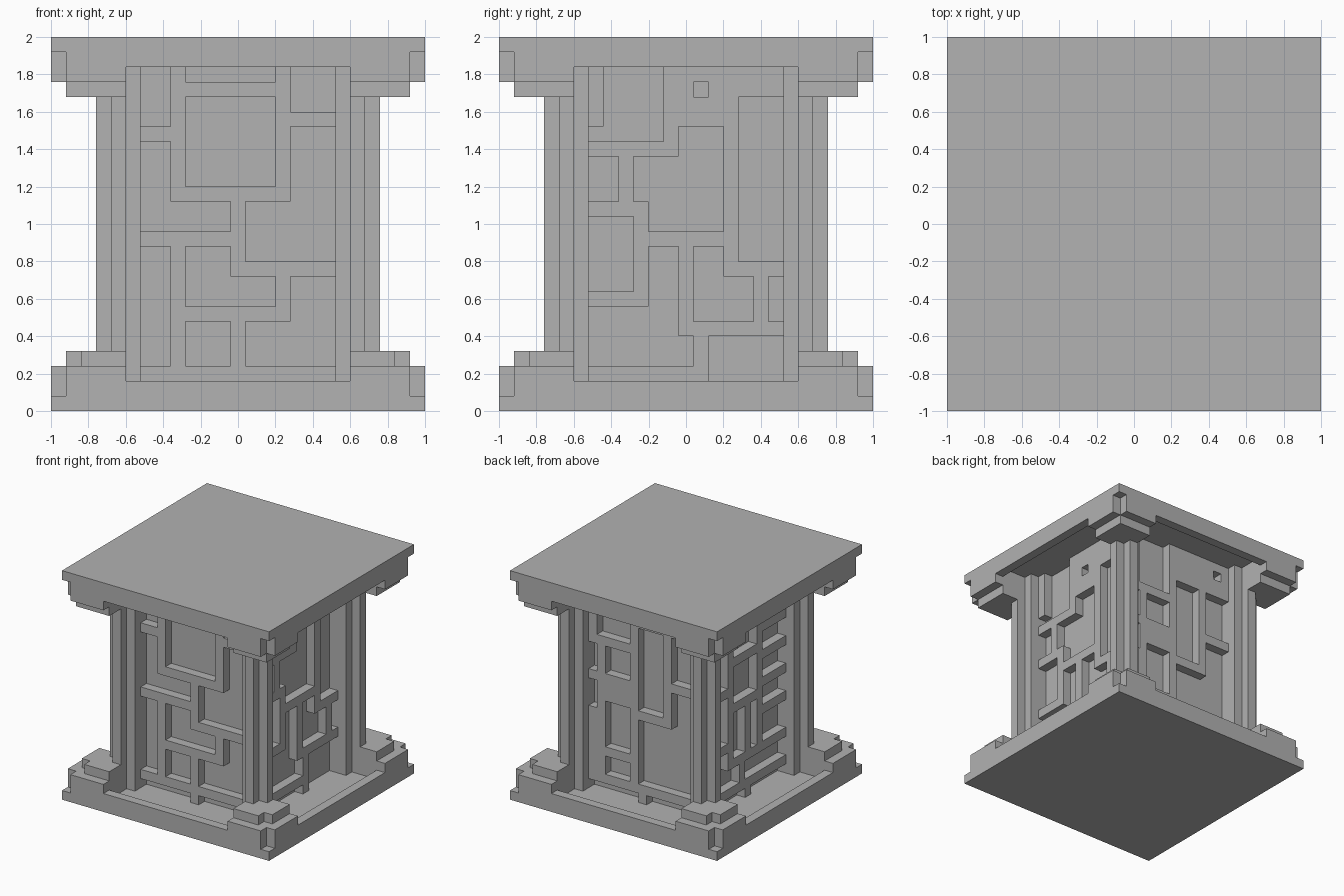
import bpy
import bmesh
from math import pi
from mathutils import Matrix, Vector

default_cube = bpy.data.objects.get("Cube")
if default_cube:
    bpy.data.objects.remove(default_cube, do_unlink=True)

UNIT = 0.08           # edge length of one block
HALF_SIZE = 1.0
PANEL_HALF = 0.52     # half width of the carved panels
BAR_FACE = 0.60       # distance of the raised bars from the centre
COLUMNS, ROWS = 13, range(1, 24)

stone = bpy.data.materials.new("stone_grey")
stone.use_nodes = True
colour = (0.445, 0.445, 0.445, 1.0)
stone.diffuse_color = colour
stone.node_tree.nodes["Principled BSDF"].inputs["Base Color"].default_value = colour


def add_box(bm, low, high):
    """Add one axis-aligned box between two opposite corners."""
    low, high = Vector(low), Vector(high)
    matrix = Matrix.Translation((low + high) / 2) @ Matrix.Diagonal((*(high - low), 1))
    bmesh.ops.create_cube(bm, size=1, matrix=matrix)


def finish(bm, name):
    """Turn the bmesh into a named, flat-shaded stone object."""
    mesh = bpy.data.meshes.new(name)
    bm.to_mesh(mesh)
    bm.free()
    mesh.materials.append(stone)
    part = bpy.data.objects.new(name, mesh)
    bpy.context.collection.objects.link(part)
    return part


def make_part(name, boxes, turn=0):
    """Build a part from boxes, turned by quarter turns about the vertical."""
    bm = bmesh.new()
    for low, high in boxes:
        add_box(bm, low, high)
    bmesh.ops.rotate(bm, verts=bm.verts, matrix=Matrix.Rotation(turn * pi / 2, 3, "Z"))
    return finish(bm, name)


def square(half, bottom, top):
    return (-half, -half, bottom), (half, half, top)


def corner(x0, x1, y0, y1, bottom, top):
    """Box in the front right-hand corner, measured outward from the centre."""
    return (x0, -y1, bottom), (x1, -y0, top)


# Top and bottom plates and the solid core
make_part("base_plate", [square(HALF_SIZE, 0, UNIT)])
make_part("top_plate", [square(HALF_SIZE, 2 - UNIT, 2)])
make_part("core", [square(PANEL_HALF, UNIT, 2 - UNIT)])

# Fluted posts, stepped corner blocks and rims, repeated on all four sides
for turn, side in enumerate(("front", "right", "back", "left")):
    make_part(side + "_corner_post", [
        corner(0.52, 0.68, 0.52, 0.68, UNIT, 2 - UNIT),
        corner(0.60, 0.68, 0.52, 0.76, UNIT, 2 - UNIT),
        corner(0.52, 0.76, 0.60, 0.68, UNIT, 2 - UNIT),
    ], turn)
    make_part(side + "_base_corner", [
        corner(0.6, 0.92, 0.6, 1, 0.08, 0.24),
        corner(0.92, 1, 0.6, 0.92, 0.08, 0.24),
        corner(0.6, 0.84, 0.6, 0.92, 0.24, 0.32),
        corner(0.84, 0.92, 0.6, 0.84, 0.24, 0.32),
    ], turn)
    make_part(side + "_top_corner", [
        corner(0.6, 0.92, 0.6, 1, 1.76, 1.92),
        corner(0.92, 1, 0.6, 0.92, 1.76, 1.92),
        corner(0.6, 0.92, 0.6, 0.92, 1.68, 1.76),
    ], turn)
    make_part(side + "_base_rim", [corner(-0.6, 0.6, 0.92, 1, 0.08, 0.16)], turn)
    make_part(side + "_top_rim", [corner(-0.6, 0.6, 0.92, 1, 1.84, 1.92)], turn)

# Sunken areas of each panel in block units: left, bottom, right, top
front_hollows = [
    (0, 19, 2, 24), (3, 22, 9, 24), (3, 15, 9, 21), (10, 20, 13, 24),
    (7, 10, 13, 14), (10, 14, 13, 19), (0, 12, 6, 14), (0, 14, 2, 18),
    (0, 3, 2, 11), (3, 7, 9, 9), (3, 9, 6, 11), (3, 3, 6, 6),
    (7, 3, 13, 6), (10, 6, 13, 9), (0, 1, 6, 2), (7, 1, 13, 2),
]
right_hollows = [
    (1, 18, 5, 24), (0, 18, 1, 19), (0, 14, 2, 17), (4, 12, 9, 14),
    (3, 14, 9, 17), (6, 17, 9, 19), (7, 21, 8, 22), (10, 10, 13, 21),
    (0, 8, 3, 13), (0, 3, 7, 5), (0, 5, 6, 7), (4, 7, 6, 11),
    (7, 6, 9, 11), (9, 6, 11, 9), (12, 6, 13, 9), (8, 1, 13, 5),
    (0, 1, 7, 2),
]
back_hollows = [
    (1, 18, 5, 24), (11, 22, 12, 23), (2, 14, 5, 17), (0, 14, 1, 17),
    (0, 10, 1, 13), (6, 11, 9, 20), (10, 15, 13, 20), (2, 6, 5, 11),
    (2, 3, 5, 5), (6, 3, 13, 10), (10, 10, 13, 14), (0, 1, 6, 2),
    (7, 1, 13, 2),
]
left_hollows = [
    (0, 20, 3, 24), (4, 17, 8, 24), (9, 19, 13, 24), (0, 14, 3, 19),
    (9, 16, 13, 18), (4, 12, 8, 16), (9, 13, 13, 15), (0, 8, 3, 13),
    (4, 6, 6, 11), (7, 6, 8, 11), (9, 10, 13, 12), (9, 6, 13, 9),
    (0, 3, 5, 5), (0, 5, 3, 7), (6, 3, 13, 5), (0, 1, 6, 2),
    (7, 1, 13, 2),
]


def lattice_boxes(hollows):
    """Return the raised bars, one box for each unbroken run in a row."""
    boxes = []
    for row in ROWS:
        start = None
        for column in range(COLUMNS + 1):
            raised = column < COLUMNS and not any(
                left <= column < right and bottom <= row < top
                for left, bottom, right, top in hollows)
            if raised and start is None:
                start = column
            elif not raised and start is not None:
                boxes.append((
                    (start * UNIT - PANEL_HALF, -BAR_FACE, row * UNIT),
                    (column * UNIT - PANEL_HALF, -PANEL_HALF, (row + 1) * UNIT)))
                start = None
    return boxes


# Carved lattice panels on the four sides
make_part("front_lattice", lattice_boxes(front_hollows), 0)
make_part("right_lattice", lattice_boxes(right_hollows), 1)
make_part("back_lattice", lattice_boxes(back_hollows), 2)
make_part("left_lattice", lattice_boxes(left_hollows), 3)
